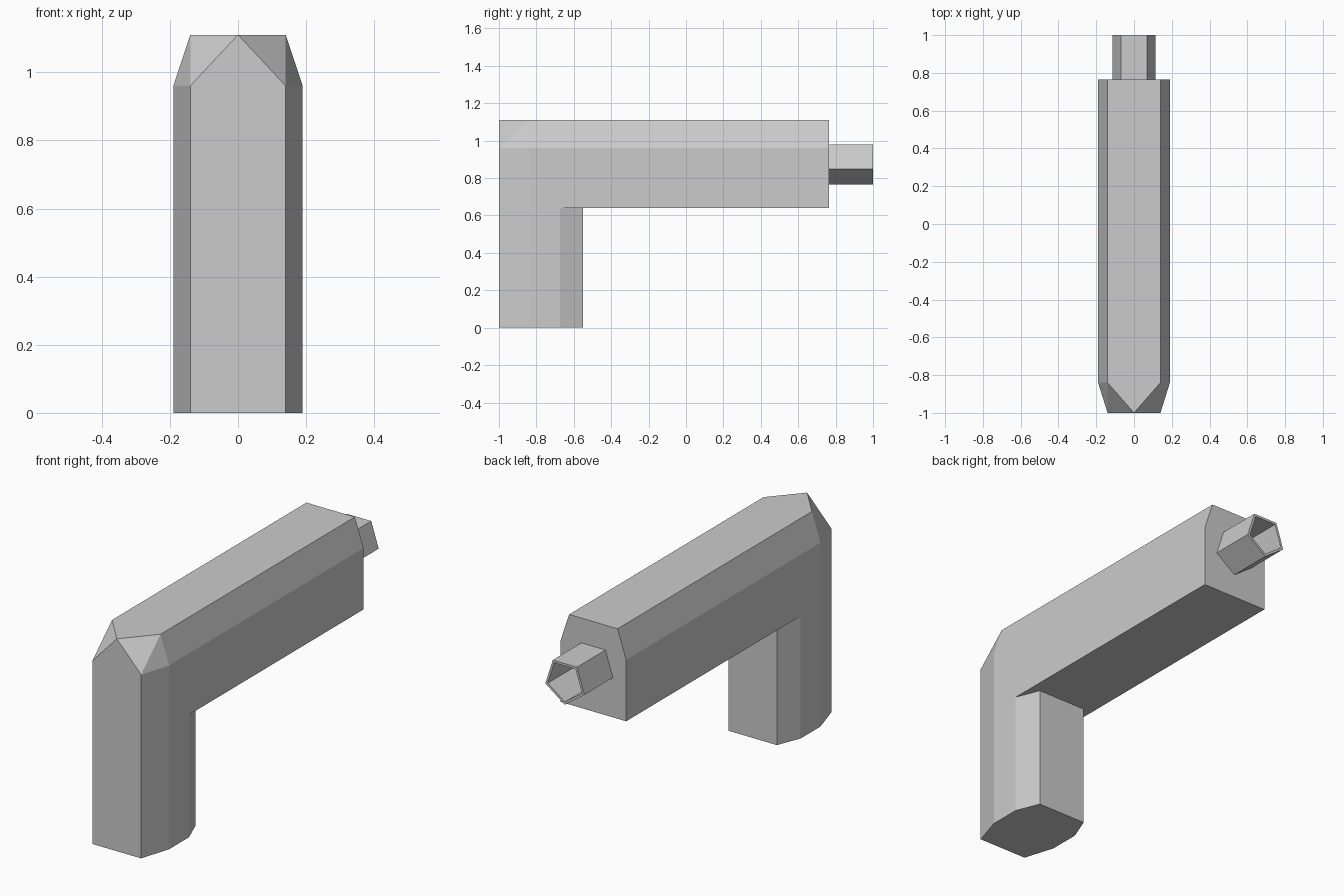
import bpy
import bmesh
from math import cos, sin, pi
from mathutils import Vector

cube = bpy.data.objects.get("Cube")
if cube:
    bpy.data.objects.remove(cube, do_unlink=True)

grey = bpy.data.materials.new("plain grey")
grey.use_nodes = True
grey.diffuse_color = (0.6, 0.6, 0.6, 1)
grey.node_tree.nodes["Principled BSDF"].inputs["Base Color"].default_value = (0.6, 0.6, 0.6, 1)

# Main dimensions
FRONT, BACK, TOP = -1.0, 0.765, 1.11
UNDER, SHOULDER = 0.64, 0.96       # barrel underside, start of the top bevel
WIDE, NARROW = 0.19, 0.14          # half widths at the sides and flats
BEVEL_Y = -0.84                    # end of the front bevel


def add_object(name, bm):
    bmesh.ops.recalc_face_normals(bm, faces=bm.faces)
    mesh = bpy.data.meshes.new(name)
    bm.to_mesh(mesh)
    bm.free()
    mesh.materials.append(grey)
    obj = bpy.data.objects.new(name, mesh)
    bpy.context.collection.objects.link(obj)
    return obj


def mirrored_hull(half_points):
    """Convex solid from points mirrored across x, with flat faces merged."""
    bm = bmesh.new()
    for x, y, z in half_points:
        for side in ((1, -1) if x else (1,)):
            bm.verts.new((side * x, y, z))
    bmesh.ops.convex_hull(bm, input=bm.verts)
    bmesh.ops.dissolve_limit(bm, angle_limit=0.005, verts=bm.verts, edges=bm.edges)
    return bm


# Barrel: bevelled bar with a pointed, faceted front corner
barrel = mirrored_hull([
    (0, FRONT, TOP), (NARROW, FRONT, SHOULDER),
    (NARROW, BEVEL_Y, TOP), (WIDE, BEVEL_Y, SHOULDER),
    (NARROW, FRONT, UNDER), (WIDE, BEVEL_Y, UNDER),
    (WIDE, BACK, UNDER), (WIDE, BACK, SHOULDER), (NARROW, BACK, TOP),
])
add_object("barrel", barrel)

# Grip: eight-sided upright, open where it joins the barrel
plan = [(NARROW, FRONT), (WIDE, BEVEL_Y), (WIDE, -0.675), (NARROW, -0.55)]
grip = mirrored_hull([(x, y, z) for x, y in plan for z in (0, UNDER)])
caps = [f for f in grip.faces if f.calc_center_median().z > UNDER - 0.01]
bmesh.ops.delete(grip, geom=caps, context="FACES_ONLY")
add_object("grip", grip)

# Muzzle: hollow five-sided tube with a flat top
muzzle = bmesh.new()
centre_z, outer, inner = 0.884, 0.119, 0.104


def ring(radius, y):
    angles = [-pi / 2 + i * 2 * pi / 5 for i in range(5)]
    return [muzzle.verts.new(Vector((radius * cos(a), y, centre_z + radius * sin(a))))
            for a in angles]


rings = [ring(outer, BACK), ring(outer, 1.0), ring(inner, 1.0), ring(inner, BACK)]
for a, b in zip(rings, rings[1:]):
    for i in range(5):
        j = (i + 1) % 5
        muzzle.faces.new((a[i], a[j], b[j], b[i]))
add_object("muzzle", muzzle)
